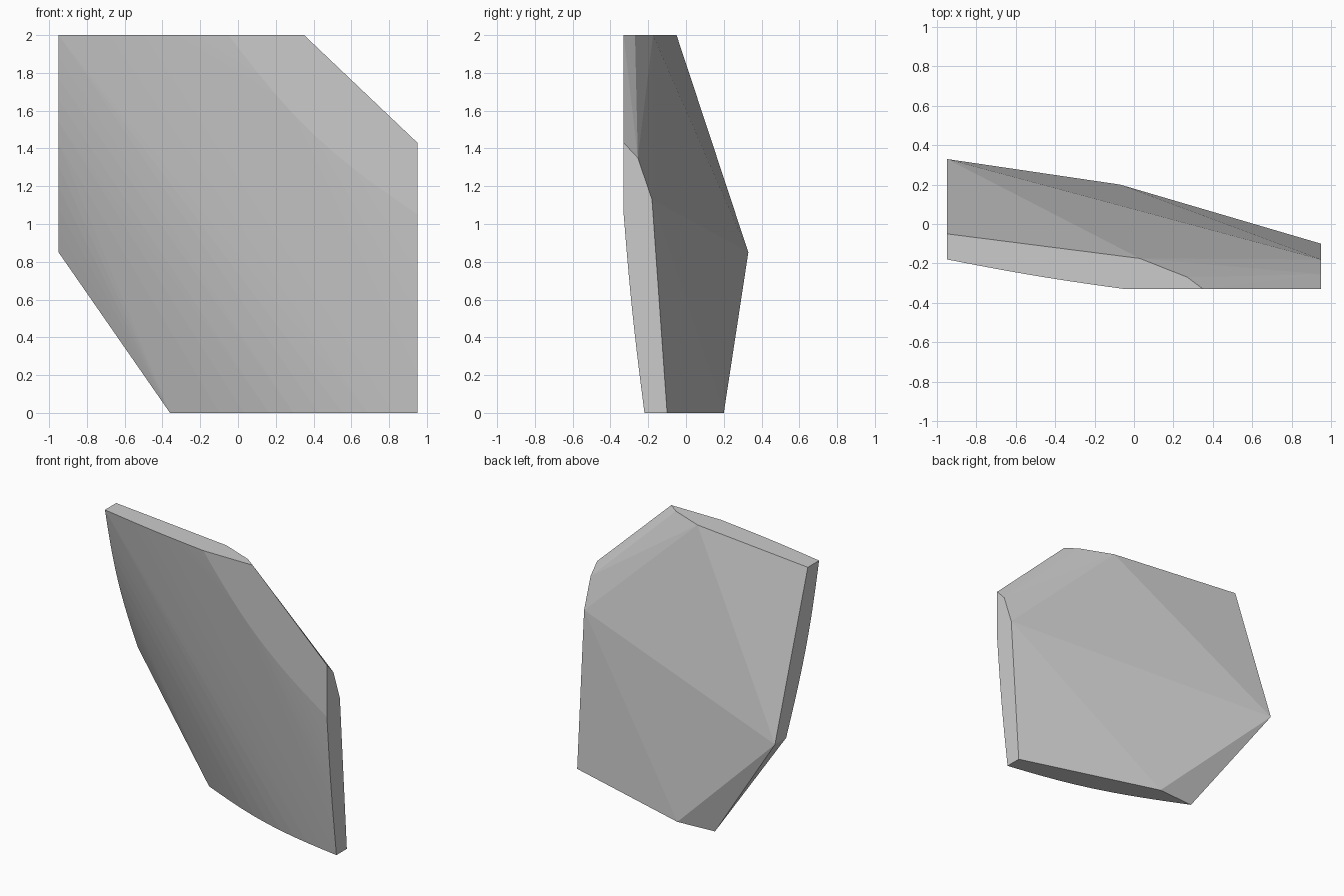
import bpy, bmesh, math
from mathutils import Vector

cube = bpy.data.objects.get("Cube")
if cube:
    bpy.data.objects.remove(cube, do_unlink=True)


def bowed_edge(start, end, bow, steps=10):
    """Points along a shallow arc from start to end, pushed out by bow at its middle."""
    a, b, d = Vector(start), Vector(end), Vector(bow)
    return [a.lerp(b, i / steps) + d * math.sin(math.pi * i / steps)
            for i in range(steps + 1)]


# Corners of the curved front skin
top_right = (-0.95, -0.18, 2)
side_tip = (-0.95, 0.20, 0.85)
base_right = (-0.36, 0.18, 0)
base_left = (0.95, -0.22, 0)
flat_low = (0.95, -0.33, 1.05)
flat_top = (-0.05, -0.33, 2)

points = []
points += bowed_edge(top_right, side_tip, (0, -0.04, 0))
points += bowed_edge(base_right, base_left, (0, -0.06, 0))
points += bowed_edge(base_left, flat_low, (0, -0.008, 0))
points += bowed_edge(flat_top, top_right, (0, -0.008, 0))
points += bowed_edge(flat_top, flat_low, (-0.05, 0, -0.05))

# Thin cut edge of the upper corner
points += [Vector(p) for p in ((0.35, -0.33, 2), (0.95, -0.33, 1.43))]

# Faceted back
points += [Vector(p) for p in (
    (-0.95, -0.05, 2), (0.03, -0.175, 2), (0.27, -0.27, 2),
    (0.95, -0.255, 1.35), (0.95, -0.18, 1.13), (0.95, -0.1, 0),
    (-0.07, 0.20, 0), (-0.95, 0.33, 0.85))]

# Wrap the outline points into one solid shard
bm = bmesh.new()
for p in points:
    bm.verts.new(p)
bmesh.ops.remove_doubles(bm, verts=bm.verts[:], dist=0.001)
bmesh.ops.convex_hull(bm, input=bm.verts[:])
loose = [v for v in bm.verts if not v.link_faces]
bmesh.ops.delete(bm, geom=loose, context='VERTS')
bmesh.ops.dissolve_limit(bm, angle_limit=math.radians(0.3),
                         verts=bm.verts[:], edges=bm.edges[:])
bmesh.ops.recalc_face_normals(bm, faces=bm.faces[:])
mesh = bpy.data.meshes.new("curved_shard")
bm.to_mesh(mesh)
bm.free()

shard = bpy.data.objects.new("curved_shard", mesh)
bpy.context.collection.objects.link(shard)

# Plain grey surface
grey = bpy.data.materials.new("light_grey")
grey.use_nodes = True
colour = (0.6, 0.6, 0.6, 1)
grey.diffuse_color = colour
grey.node_tree.nodes["Principled BSDF"].inputs["Base Color"].default_value = colour
mesh.materials.append(grey)
